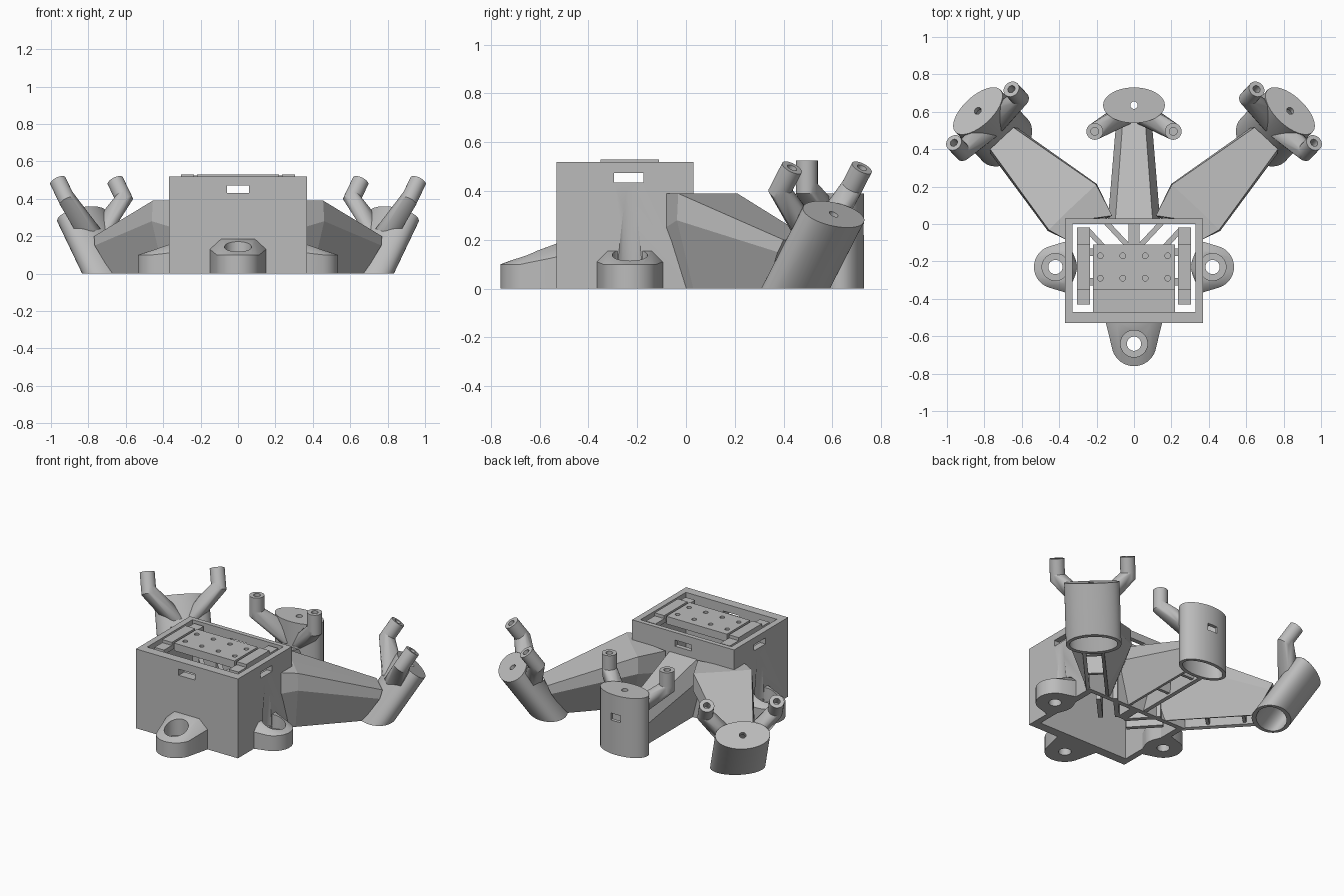
import bpy, bmesh, math
from mathutils import Matrix, Vector

cube = bpy.data.objects.get("Cube")
if cube:
    bpy.data.objects.remove(cube)

grey = bpy.data.materials.new("plain_grey")
grey.use_nodes = True
grey.diffuse_color = (0.5, 0.5, 0.5, 1)
grey.node_tree.nodes["Principled BSDF"].inputs["Base Color"].default_value = (0.5, 0.5, 0.5, 1)
IDENT = Matrix()
FLIP = Matrix.Scale(-1, 4, (1, 0, 0))


def finish(name, bm):
    mesh = bpy.data.meshes.new(name)
    bm.to_mesh(mesh)
    bm.free()
    mesh.materials.append(grey)
    ob = bpy.data.objects.new(name, mesh)
    bpy.context.collection.objects.link(ob)
    return ob


def hull(name, points, m=IDENT):
    """Convex solid around a set of points."""
    bm = bmesh.new()
    for p in points:
        bm.verts.new(m @ Vector(p))
    bmesh.ops.convex_hull(bm, input=bm.verts)
    loose = [v for v in bm.verts if not v.link_faces]
    bmesh.ops.delete(bm, geom=loose, context='VERTS')
    bmesh.ops.dissolve_limit(bm, angle_limit=0.002, verts=bm.verts, edges=bm.edges)
    bmesh.ops.recalc_face_normals(bm, faces=bm.faces)
    return finish(name, bm)


def ring(x, y, z, r, ry=None, n=40):
    ry = ry or r
    return [(x + r * math.cos(2 * math.pi * i / n), y + ry * math.sin(2 * math.pi * i / n), z)
            for i in range(n)]


def box(name, x0, x1, y0, y1, z0, z1, m=IDENT):
    return hull(name, [(x, y, z) for x in (x0, x1) for y in (y0, y1) for z in (z0, z1)], m)


def rod(name, x, y, z0, z1, r, ry=None, m=IDENT, n=40):
    return hull(name, ring(x, y, z0, r, ry, n) + ring(x, y, z1, r, ry, n), m)


def cut(ob, *cutters):
    """Subtract each cutter and remove it."""
    for c in cutters:
        c.hide_render = True
        mod = ob.modifiers.new("cut", 'BOOLEAN')
        mod.operation = 'DIFFERENCE'
        mod.solver = 'EXACT'
        mod.object = c
        bpy.context.view_layer.objects.active = ob
        bpy.ops.object.modifier_apply(modifier=mod.name)
        bpy.data.objects.remove(c)
    return ob


def smooth(ob):
    bpy.ops.object.select_all(action='DESELECT')
    ob.select_set(True)
    bpy.context.view_layer.objects.active = ob
    bpy.ops.object.shade_smooth_by_angle(angle=math.radians(30))


# Housing: open box with cable slots and tapered screwdriver clearance on the sides
housing = cut(box("housing", -.37, .37, -.53, .03, 0, .52),
              box("cavity", -.33, .33, -.47, 0, -.1, .7),
              box("slot", -.06, .06, -1, 1, .43, .47),
              box("slot", -1, 1, -.295, -.175, .435, .475),
              *[hull("clear", ring(x, -.23, .08, .072) + ring(x, -.23, .42, .05)) for x in (-.42, .42)])
smooth(housing)

# Raised contact plate with shallow dimples
cut(box("contact_plate", -.22, .22, -.35, -.11, .48, .53),
    *[rod("dimple", x, y, .51, .6, .015, n=16)
      for x in (-.18, -.06, .06, .18) for y in (-.29, -.17)])

# Parts inside the housing
box("front_shelf", -.22, .22, -.475, -.35, .38, .41)
box("center_rib", -.03, .03, -.12, .01, 0, .3)
for side, flip in (("left", IDENT), ("right", FLIP)):
    box(side + "_rail", .235, .305, -.43, -.02, .48, .51, flip)
    box(side + "_rail_pad", .235, .305, -.35, -.11, .51, .53, flip)
    for y in (-.31, -.15):
        box(side + "_rail_tie", .21, .24, y - .02, y + .02, .485, .505, flip)
    turn = flip @ Matrix.Translation((.2, -.01, 0)) @ Matrix.Rotation(-math.radians(43), 4, 'Z')
    for x in (-.05, .05):
        box(side + "_rib", x - .014, x + .014, -.2, .02, 0, .3, turn)


# Screw lugs: local frame has the wall at y = 0 and the lug pointing to -y
def lug(name, m, reach, r, half, low, high):
    pts = ring(0, -reach, 0, r) + ring(0, -reach, .1, r)
    for s in (1, -1):
        for y in (0, .02):
            pts += [(s * half, y, 0), (s * half, y, low), (s * .09, y, high)]
    ob = cut(hull(name, pts, m),
             rod("bore", 0, -reach, .06, .4, .072, m=m),
             rod("hole", 0, -reach, -.1, .2, .038, m=m))
    smooth(ob)


lug("front_lug", Matrix.Translation((0, -.53, 0)), .11, .12, .15, .13, .185)
for side, flip in (("left", IDENT), ("right", FLIP)):
    lug(side + "_lug", flip @ Matrix.Translation((.37, -.23, 0)) @ Matrix.Rotation(math.pi / 2, 4, 'Z'),
        .05, .115, .135, .11, .155)


# Hollow arms: profiles run over the top from one bottom edge to the other, open below
def arm(name, m, profiles):
    bm = bmesh.new()
    rows = [[bm.verts.new(m @ Vector(p)) for p in profile] for profile in profiles]
    for near, far in zip(rows, rows[1:]):
        for i in range(len(near) - 1):
            bm.faces.new((near[i], near[i + 1], far[i + 1], far[i]))
    if m.determinant() < 0:
        bmesh.ops.reverse_faces(bm, faces=bm.faces)
    ob = finish(name, bm)
    wall = ob.modifiers.new("wall", 'SOLIDIFY')
    wall.thickness = .022
    wall.offset = -1
    for y, z in ((-.38, .14), (-.16, .09)):
        box(name + "_rib", -.055, .055, y - .01, y + .01, .02, z, m)


# Sensor cups: local frame has the cap centre at the origin and z along the cup
def cup(name, m):
    ob = rod(name, 0, 0, -.7, 0, .165, .095, m, 64)
    cut(ob, rod("inner", 0, 0, -.9, -.03, .143, .073, m, 64),
        box("ground", -2, 2, -2, 2, -2, 0),
        rod("pin_hole", 0, 0, -.1, .1, .02, m=m, n=20))
    for side, flip in (("left", IDENT), ("right", FLIP)):
        # Forked holder: sloped bracket and an upright post with a screw hole
        mf = m @ flip
        foot = [(.02, -.1, -.15), (.07, -.09, -.16), (.145, -.04, -.11),
                (.145, -.05, -.01), (.06, -.095, -.06), (.02, -.07, -.13), (.09, -.06, -.02)]
        bracket = hull(f"{name}_{side}_bracket", foot + ring(.21, -.14, .0, .045, n=24)
                       + ring(.21, -.14, .04, .045, n=24), mf)
        cut(bracket, rod("inner", 0, 0, -.9, -.03, .143, .073, m, 64))
        post = cut(rod(f"{name}_{side}_post", .21, -.14, .02, .135, .045, m=mf, n=24),
                   rod("hole", .21, -.14, .08, .3, .021, m=mf, n=16))
        smooth(bracket)
        smooth(post)
    return ob


def even(y, top, mid, low, z_top, z_mid):
    """Symmetric arm profile in one upright plane."""
    half = [(low, y, 0), (mid, y, z_mid), (top, y, z_top)]
    return [(-x, a, z) for x, a, z in half] + [(0, y, z_top)] + half[::-1]


arm("center_arm", Matrix.Translation((0, .64, 0)),
    [even(-.625, .1, .14, .07, .39, .28), even(-.09, .06, .095, .07, .22, .15)])
center = Matrix.Translation((0, .635, .39))
middle_cup = cup("center_cup", center)
cut(middle_cup, box("window", -.035, .035, .05, .2, -.17, -.125, center))
smooth(middle_cup)

for side, flip in (("left", IDENT), ("right", FLIP)):
    spin = Matrix.Rotation(-math.radians(43), 4, 'Z')
    arm(side + "_arm", flip @ Matrix.Translation((.69, .44, 0)) @ spin,
        [[(-.065, -.64, 0), (-.15, -.68, .25), (-.15, -.68, .39), (.045, -.545, .39),
          (.118, -.607, .39), (.118, -.607, .25), (.065, -.56, 0)],
         [(-.065, -.5, 0), (-.205, -.5, .28), (-.2, -.5, .39), (-.02, -.5, .39),
          (.15, -.505, .39), (.158, -.505, .28), (.065, -.5, 0)],
         [(-.065, -.09, 0), (-.1, .005, .15), (-.085, .025, .2), (0, .025, .2),
          (.085, .025, .2), (.1, .005, .15), (.065, -.09, 0)]])
    smooth(cup(side + "_cup", flip @ Matrix.Translation((.835, .605, .305)) @ spin
               @ Matrix.Rotation(-math.radians(35), 4, 'X')))
